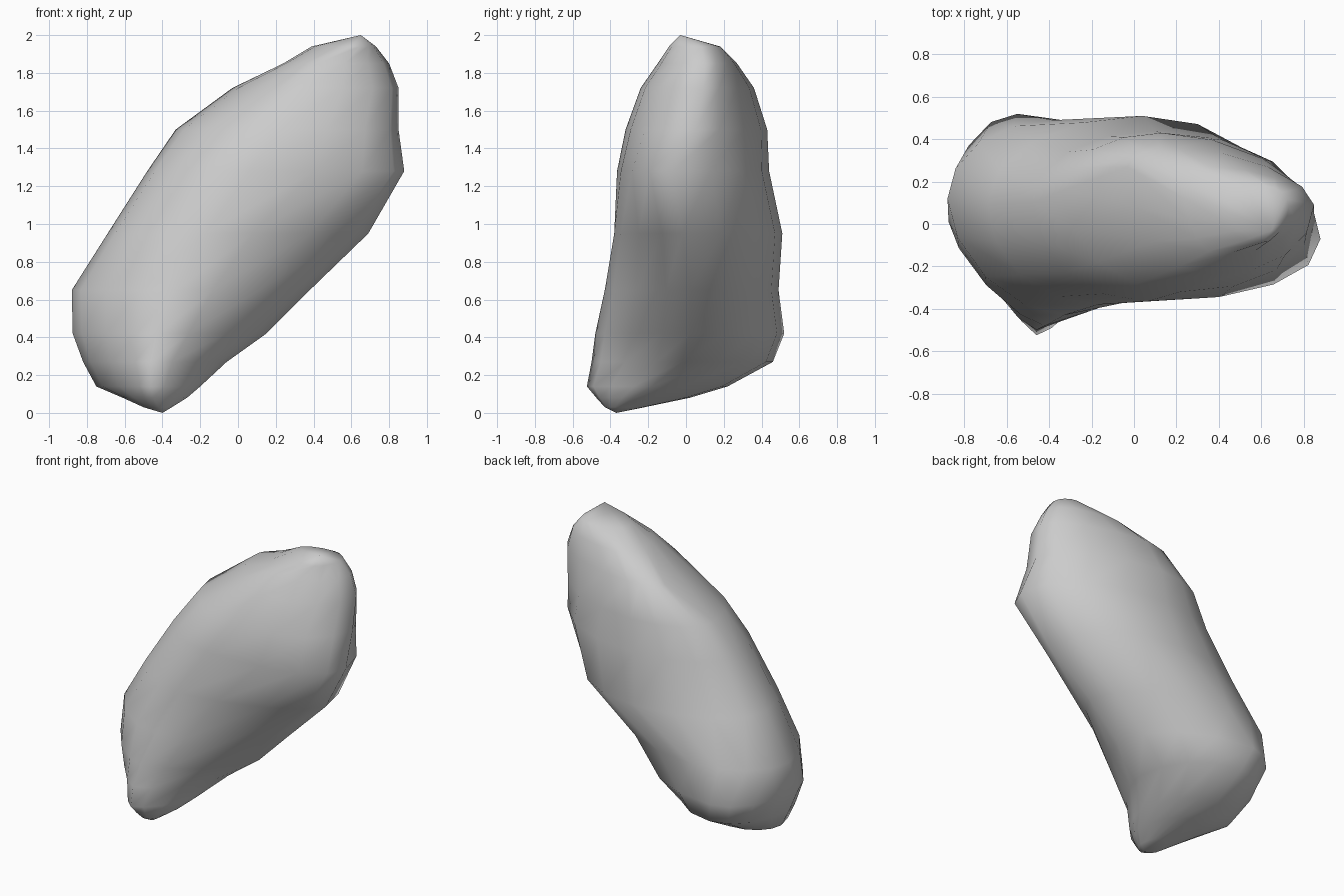
import bpy, bmesh, math

if "Cube" in bpy.data.objects:
    bpy.data.objects.remove(bpy.data.objects["Cube"])

# Horizontal slices of the leaning boulder:
# z, left x,y, front x,y, right x,y, back x,y,
# roundness of left-front, front-right and right-back quarters
SLICES = [
    (0.03, -.50, -.34, -.42, -.43, -.35, -.35, -.42, -.22, 1.7, 1.7, 2.0),
    (0.08, -.61, -.15, -.45, -.475, -.27, -.28, -.45, .02, 1.5, 1.6, 2.0),
    (0.14, -.75, .02, -.46, -.525, -.20, -.18, -.50, .22, 1.3, 1.5, 2.0),
    (0.27, -.82, .03, -.46, -.50, -.06, -.02, -.50, .46, 1.35, 1.5, 2.0),
    (0.42, -.875, .01, -.42, -.48, .15, .02, -.55, .52, 1.4, 1.5, 2.0),
    (0.65, -.88, .12, -.33, -.43, .38, .02, -.38, .49, 1.75, 1.5, 1.9),
    (0.95, -.69, .10, -.17, -.38, .69, -.02, .04, .51, 2.0, 1.55, 2.1),
    (1.28, -.48, .10, .06, -.365, .88, -.07, .10, .44, 2.0, 2.2, 2.05),
    (1.50, -.33, .16, .22, -.32, .85, .05, .13, .43, 2.0, 2.1, 1.75),
    (1.72, -.03, .27, .36, -.24, .85, .09, .20, .36, 1.9, 2.1, 1.7),
    (1.85, .24, .12, .42, -.15, .80, .10, .36, .27, 1.9, 2.0, 1.9),
    (1.94, .39, .08, .60, -.09, .73, .08, .62, .18, 1.8, 1.8, 2.0),
]
STEPS = 4  # points per quarter


def quarter(p, q, power, along_x):
    """Rounded quarter from p to q, leaving out q."""
    pts = []
    for i in range(STEPS):
        a = math.pi / 2 * i / STEPS
        c, s = math.cos(a) ** (2 / power), math.sin(a) ** (2 / power)
        if along_x:   # p is a left or right extreme
            pts.append((q[0] + (p[0] - q[0]) * c, p[1] + (q[1] - p[1]) * s))
        else:         # p is a front or back extreme
            pts.append((p[0] + (q[0] - p[0]) * s, q[1] + (p[1] - q[1]) * c))
    return pts


bm = bmesh.new()
rings = []
for z, lx, ly, fx, fy, rx, ry, bx, by, lf, fr, rb in SLICES:
    l, f, r, b = (lx, ly), (fx, fy), (rx, ry), (bx, by)
    outline = (quarter(l, f, lf, True) + quarter(f, r, fr, False)
               + quarter(r, b, rb, True) + quarter(b, l, 2.0, False))
    rings.append([bm.verts.new((x, y, z)) for x, y in outline])

# Skin between slices
n = STEPS * 4
for lo, hi in zip(rings, rings[1:]):
    for i in range(n):
        j = (i + 1) % n
        bm.faces.new((lo[i], lo[j], hi[j], hi[i]))

# Foot and peak points
foot = bm.verts.new((-.40, -.37, 0))
peak = bm.verts.new((.65, -.03, 2))
for i in range(n):
    j = (i + 1) % n
    bm.faces.new((foot, rings[0][j], rings[0][i]))
    bm.faces.new((peak, rings[-1][i], rings[-1][j]))

bmesh.ops.recalc_face_normals(bm, faces=bm.faces)
for face in bm.faces:
    face.smooth = True
mesh = bpy.data.meshes.new("boulder")
bm.to_mesh(mesh)
bm.free()
boulder = bpy.data.objects.new("boulder", mesh)
bpy.context.collection.objects.link(boulder)
